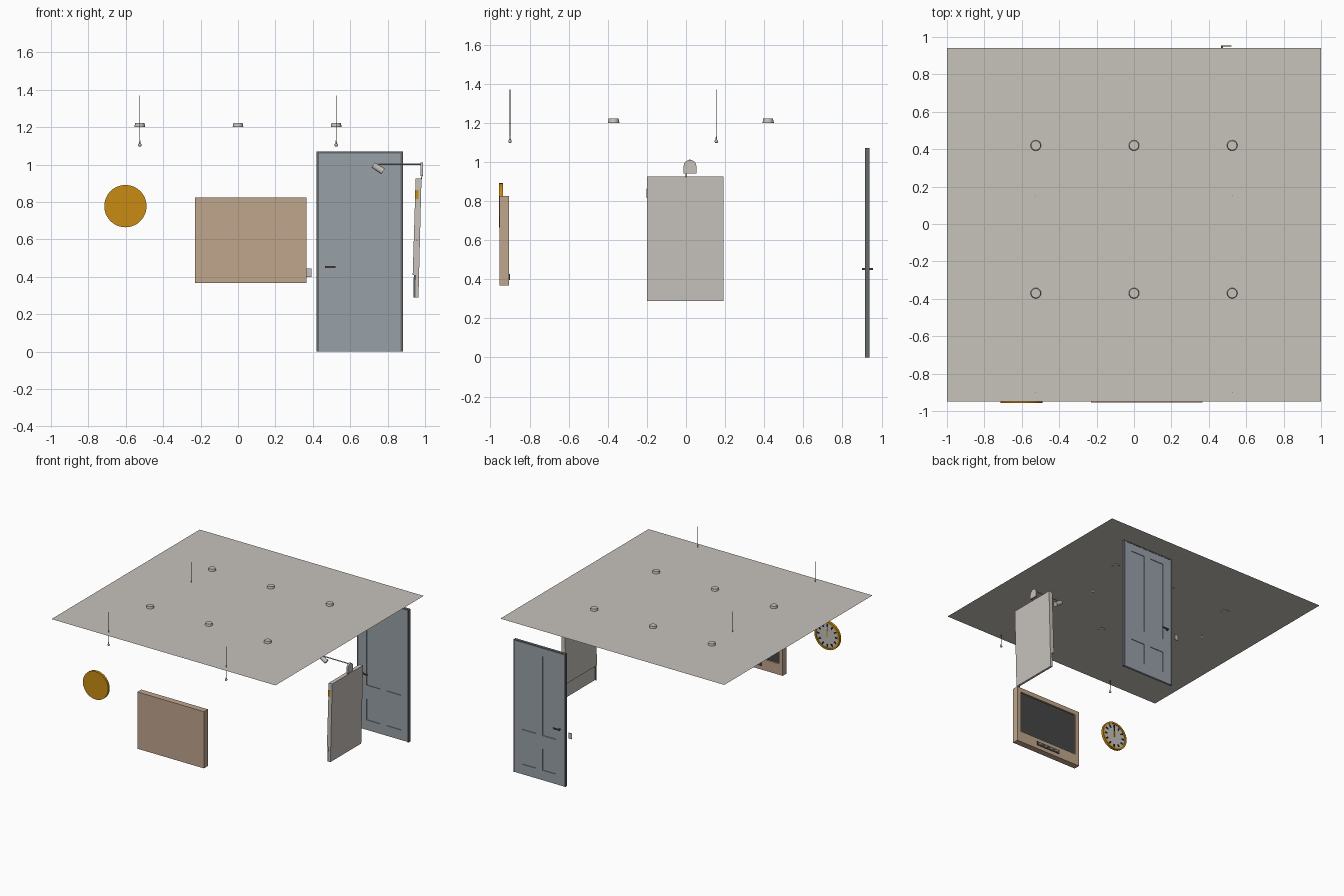
import bpy, bmesh, math
from mathutils import Matrix, Vector

if "Cube" in bpy.data.objects:
    bpy.data.objects.remove(bpy.data.objects["Cube"])


def mat(name, r, g, b):
    m = bpy.data.materials.new(name)
    m.diffuse_color = (r, g, b, 1)
    m.use_nodes = True
    m.node_tree.nodes["Principled BSDF"].inputs["Base Color"].default_value = m.diffuse_color
    return m


WHITE = mat("warm_white", 0.57, 0.54, 0.50)
TAN = mat("tan_wood", 0.53, 0.38, 0.27)
BLUE = mat("blue_grey_paint", 0.31, 0.355, 0.39)
GOLD = mat("gold", 0.58, 0.26, 0.006)
FRAME = mat("frame_grey", 0.13, 0.14, 0.15)
DARK = mat("screen_grey", 0.06, 0.06, 0.06)
BROWN = mat("handle_bronze", 0.13, 0.09, 0.08)
BLACK = mat("black", 0.012, 0.012, 0.012)


def finish(name, bm, material, smooth=False):
    me = bpy.data.meshes.new(name)
    bm.normal_update()
    bm.to_mesh(me)
    bm.free()
    me.materials.append(material)
    ob = bpy.data.objects.new(name, me)
    bpy.context.collection.objects.link(ob)
    if smooth:
        bpy.ops.object.select_all(action='DESELECT')
        ob.select_set(True)
        bpy.context.view_layer.objects.active = ob
        bpy.ops.object.shade_smooth_by_angle(angle=math.radians(35))
    return ob


def boxes(name, material, *bounds):
    """Each bound is x0, x1, y0, y1, z0, z1."""
    bm = bmesh.new()
    for x0, x1, y0, y1, z0, z1 in bounds:
        m = Matrix.Translation(((x0 + x1) / 2, (y0 + y1) / 2, (z0 + z1) / 2)) \
            @ Matrix.Diagonal((x1 - x0, y1 - y0, z1 - z0, 1))
        bmesh.ops.create_cube(bm, size=1, matrix=m)
    return finish(name, bm, material)


def add_rod(bm, a, b, r0, r1, seg=24):
    a, b = Vector(a), Vector(b)
    d = b - a
    m = Matrix.Translation((a + b) / 2) @ d.to_track_quat('Z', 'Y').to_matrix().to_4x4()
    bmesh.ops.create_cone(bm, cap_ends=True, segments=seg, radius1=r0, radius2=r1,
                          depth=d.length, matrix=m)


def rod(name, material, a, b, r0, r1=None, seg=24):
    bm = bmesh.new()
    add_rod(bm, a, b, r0, r0 if r1 is None else r1, seg)
    return finish(name, bm, material, True)


def prism(name, material, pts, axis, lo, hi):
    """Extrude a profile: axis 0 takes (y, z) points, axis 1 takes (x, z)."""
    bm = bmesh.new()
    put = lambda p, t: (t, p[0], p[1]) if axis == 0 else (p[0], t, p[1])
    f = bm.faces.new([bm.verts.new(put(p, lo)) for p in pts])
    ext = bmesh.ops.extrude_face_region(bm, geom=[f])
    off = Vector((hi - lo, 0, 0)) if axis == 0 else Vector((0, hi - lo, 0))
    bmesh.ops.translate(bm, verts=[v for v in ext['geom'] if isinstance(v, bmesh.types.BMVert)], vec=off)
    bmesh.ops.recalc_face_normals(bm, faces=bm.faces)
    return finish(name, bm, material)


# Ceiling sheet
bm = bmesh.new()
bmesh.ops.create_grid(bm, x_segments=1, y_segments=1, size=1,
                      matrix=Matrix.Translation((0, -0.005, 1.205)) @ Matrix.Diagonal((1, 0.945, 1, 1)))
finish("ceiling", bm, WHITE)

# Six recessed ceiling lights
for x in (-0.525, 0, 0.525):
    for y in (-0.37, 0.42):
        bm = bmesh.new()
        add_rod(bm, (x, y, 1.2), (x, y, 1.205), 0.029, 0.029, 32)
        add_rod(bm, (x, y, 1.205), (x, y, 1.222), 0.028, 0.025, 32)
        finish("ceiling_light", bm, WHITE, True)

# Four sprinklers on thin pipes
for x in (-0.525, 0.525):
    for y in (-0.9, 0.155):
        rod("sprinkler_pipe", FRAME, (x, y, 1.11), (x, y, 1.37), 0.0015, seg=8)
        bm = bmesh.new()
        bmesh.ops.create_uvsphere(bm, u_segments=12, v_segments=8, radius=0.009,
                                  matrix=Matrix.Translation((x, y, 1.105)))
        add_rod(bm, (x, y, 1.11), (x, y, 1.132), 0.005, 0.002, 12)
        finish("sprinkler_head", bm, WHITE, True)

# Door: thin core with stiles and rails leaving four sunken panels on both sides
Y0, Y1 = 0.919, 0.936
X = (0.434, 0.505, 0.625, 0.685, 0.81, 0.87)
Z = (0, 0.08, 0.25, 0.36, 1.0, 1.06)
stiles = [(X[i], X[i + 1], Y0, Y1, 0, Z[5]) for i in (0, 2, 4)]
rails = [(X[i], X[i + 1], Y0, Y1, Z[j], Z[j + 1]) for i in (1, 3) for j in (0, 2, 4)]
boxes("door", BLUE, (X[0], X[5], Y0 + 0.005, Y1 - 0.005, 0, Z[5]), *stiles, *rails)
boxes("door_frame", FRAME, (0.42, 0.434, 0.915, 0.938, 0, 1.07),
      (0.87, 0.882, 0.915, 0.938, 0, 1.07), (0.434, 0.87, 0.915, 0.938, 1.06, 1.07))
for s in (-1, 1):
    ya, yb = sorted((0.9275 + s * 0.005, 0.9275 + s * 0.027))
    la, lb = sorted((0.9275 + s * 0.021, 0.9275 + s * 0.028))
    boxes("door_handle", BROWN, (0.465, 0.476, ya, yb, 0.447, 0.458),
          (0.465, 0.52, la, lb, 0.448, 0.457))

# Light switch beside the door
boxes("light_switch", WHITE, (0.363, 0.393, 0.932, 0.938, 0.4, 0.445),
      (0.373, 0.383, 0.929, 0.932, 0.413, 0.432))

# Television cabinet, screen facing the room (+y)
boxes("television_case", TAN, (-0.23, 0.365, -0.955, -0.93, 0.367, 0.825),
      (-0.23, -0.195, -0.93, -0.905, 0.367, 0.825), (0.33, 0.365, -0.93, -0.905, 0.367, 0.825),
      (-0.195, 0.33, -0.93, -0.905, 0.367, 0.455), (-0.195, 0.33, -0.93, -0.905, 0.79, 0.825))
boxes("television_screen", DARK, (-0.195, 0.33, -0.93, -0.918, 0.455, 0.79))
boxes("television_controls", DARK, (-0.04, 0.175, -0.907, -0.901, 0.397, 0.428))
boxes("television_buttons", TAN, *[(x, x + 0.02, -0.902, -0.899, 0.407, 0.418)
                                   for x in (-0.02, 0.03, 0.085, 0.135)])

# Wall clock facing +y
CX, CZ = -0.602, 0.778
rod("clock_case", GOLD, (CX, -0.957, CZ), (CX, -0.945, CZ), 0.113, seg=48)
bm = bmesh.new()
outer = [(CX + 0.113 * math.cos(i * math.tau / 48), CZ + 0.113 * math.sin(i * math.tau / 48)) for i in range(48)]
inner = [(CX + (x - CX) * 0.87, CZ + (z - CZ) * 0.87) for x, z in outer]
loops = [[bm.verts.new((x, y, z)) for x, z in ring]
         for ring, y in ((outer, -0.945), (outer, -0.937), (inner, -0.937), (inner, -0.945))]
for a, b in zip(loops, loops[1:]):
    for i in range(48):
        j = (i + 1) % 48
        bm.faces.new((a[i], a[j], b[j], b[i]))
bmesh.ops.recalc_face_normals(bm, faces=bm.faces)
finish("clock_rim", bm, GOLD, True)
rod("clock_face", WHITE, (CX, -0.946, CZ), (CX, -0.943, CZ), 0.098, seg=48)
bm = bmesh.new()
for i in range(12):
    m = Matrix.Translation((CX, -0.942, CZ)) @ Matrix.Rotation(i * math.tau / 12, 4, 'Y') \
        @ Matrix.Translation((0, 0, 0.08)) @ Matrix.Diagonal((0.012, 0.003, 0.022, 1))
    bmesh.ops.create_cube(bm, size=1, matrix=m)
finish("clock_hour_marks", bm, BLACK)
boxes("clock_minute_hand", BLACK, (CX - 0.003, CX + 0.003, -0.942, -0.94, CZ, CZ + 0.065))
boxes("clock_hour_hand", GOLD, (CX - 0.005, CX + 0.005, -0.94, -0.938, CZ - 0.01, CZ + 0.04))

# Leaning board on the right wall, with an overlapping upper sheet
prism("board_back", WHITE, [(0.948, 0.29), (0.965, 0.29), (0.981, 0.925), (0.964, 0.925)], 1, -0.2, 0.193)
prism("board_front_sheet", WHITE, [(0.934, 0.41), (0.951, 0.41), (0.964, 0.925), (0.95, 0.925)], 1, -0.2, 0.193)
prism("board_edge_strip", FRAME, [(0.937, 0.29), (0.948, 0.29), (0.951, 0.41), (0.94, 0.41)], 1, -0.2, -0.194)
boxes("board_clip", GOLD, (0.946, 0.966, -0.203, -0.199, 0.815, 0.865))
rod("board_hook", FRAME, (0.975, 0, 0.9), (0.985, 0, 0.945), 0.002, seg=8)

# Wall lamp on an arm above the board: arched base, arm, tilted head
arch = [(-0.012, 0.94), (0.053, 0.94)]
arch += [(0.0205 + 0.0325 * math.cos(math.radians(t)), 0.978 + 0.0325 * math.sin(math.radians(t)))
         for t in range(0, 181, 15)]
prism("lamp_base", WHITE, arch, 0, 0.977, 0.99)
rod("lamp_arm", WHITE, (0.75, 0.02, 1.003), (0.98, 0.02, 1.003), 0.004, seg=12)
rod("lamp_head", WHITE, (0.722, 0.02, 0.998), (0.776, 0.02, 0.964), 0.016, 0.018)
